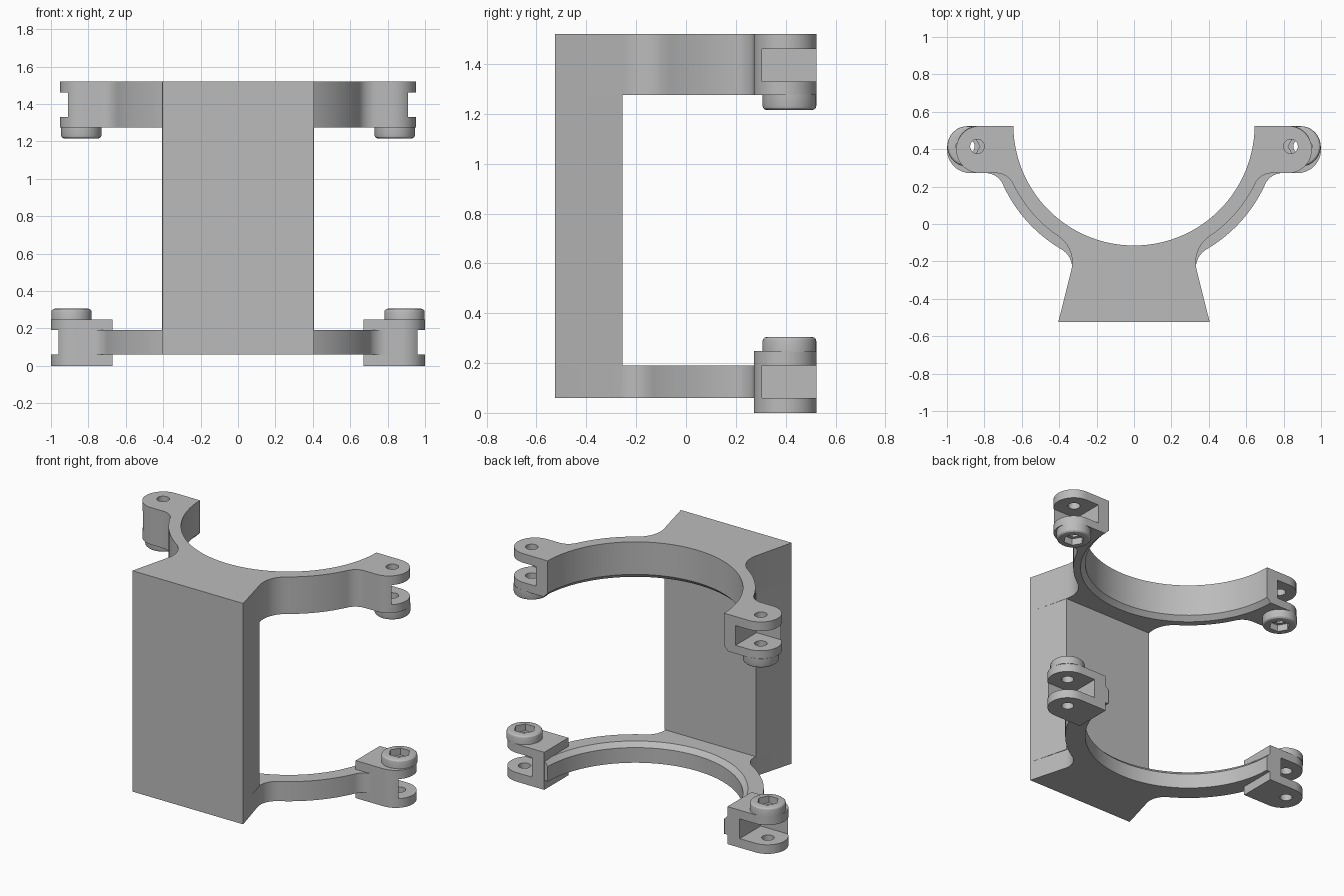
import bpy
import bmesh
from math import sin, cos, pi, atan2, sqrt, radians

if "Cube" in bpy.data.objects:
    bpy.data.objects.remove(bpy.data.objects["Cube"])

grey = bpy.data.materials.new("plain grey")
grey.use_nodes = True
grey.diffuse_color = (0.5, 0.5, 0.5, 1)
grey.node_tree.nodes["Principled BSDF"].inputs["Base Color"].default_value = (0.5, 0.5, 0.5, 1)

RING_Y = 0.53      # centre of the clamp circle
INNER = 0.645      # clamp inner radius
FRONT, BACK = 0.272, 0.524   # ear depth range
BOLT_Y = 0.415


def arc(cx, cy, r, a0, a1, n=16):
    return [(cx + r * cos(a0 + (a1 - a0) * i / n), cy + r * sin(a0 + (a1 - a0) * i / n))
            for i in range(n + 1)]


def finish(name, bm):
    bmesh.ops.recalc_face_normals(bm, faces=bm.faces)
    mesh = bpy.data.meshes.new(name)
    bm.to_mesh(mesh)
    bm.free()
    mesh.materials.append(grey)
    ob = bpy.data.objects.new(name, mesh)
    bpy.context.collection.objects.link(ob)
    return ob


def prism(name, outline, z0, z1):
    bm = bmesh.new()
    face = bm.faces.new([bm.verts.new((x, y, z0)) for x, y in outline])
    top = bmesh.ops.extrude_face_region(bm, geom=[face])["geom"]
    bmesh.ops.translate(bm, vec=(0, 0, z1 - z0),
                        verts=[v for v in top if isinstance(v, bmesh.types.BMVert)])
    return finish(name, bm)


def lathe(name, cx, cy, rings, sides=48):
    """Stack of circles (radius, z) capped at both ends."""
    bm = bmesh.new()
    loops = [[bm.verts.new((cx + r * cos(2 * pi * i / sides), cy + r * sin(2 * pi * i / sides), z))
              for i in range(sides)] for r, z in rings]
    for a, b in zip(loops, loops[1:]):
        for i in range(sides):
            j = (i + 1) % sides
            bm.faces.new((a[i], a[j], b[j], b[i]))
    bm.faces.new(loops[0])
    bm.faces.new(loops[-1])
    return finish(name, bm)


def combine(ob, other, operation):
    """Apply a boolean and discard the helper."""
    mod = ob.modifiers.new(operation, "BOOLEAN")
    mod.operation = operation
    mod.solver = "EXACT"
    mod.object = other
    bpy.context.view_layer.update()
    dg = bpy.context.evaluated_depsgraph_get()
    mesh = bpy.data.meshes.new_from_object(ob.evaluated_get(dg))
    ob.modifiers.clear()
    ob.data = mesh
    bpy.data.objects.remove(other)


def box(x0, x1, y0, y1, z0, z1):
    return prism("cutter", [(x0, y0), (x1, y0), (x1, y1), (x0, y1)], z0, z1)


def tongue(cx):
    """Rounded outer end of an ear."""
    r = (BACK - FRONT) / 2
    return arc(cx, FRONT + r, r, -pi / 2, pi / 2, 20)


def plate_outline(outer, root, ear_end):
    """Symmetric plan: wedge foot, fillet, ring, fillet, ear end, inner arc."""
    cx = 0.33 + root
    cy = RING_Y - sqrt((outer + root) ** 2 - cx ** 2)
    f = 0.1
    ey = FRONT - f
    ex = sqrt((outer + f) ** 2 - (ey - RING_Y) ** 2)
    a0, a1 = atan2(cy - RING_Y, cx), atan2(ey - RING_Y, ex)
    half = [(0.405, -0.525)]
    half += arc(cx, cy, root, radians(195), a0 + pi, 10)
    half += arc(0, RING_Y, outer, a0, a1, 20)[1:]
    half += arc(ex, ey, f, a1 + pi, pi / 2, 10)[1:]
    half += ear_end
    half += arc(0, RING_Y, INNER, -0.01, -pi / 2, 40)
    return half + [(-x, y) for x, y in reversed(half[:-1])]


def rim_chamfer(z, direction):
    """Cone that bevels the inner edge facing the gap."""
    rings = [(INNER - 0.01, z - direction * 0.04), (INNER + 0.04, z + direction * 0.01)]
    return lathe("cutter", 0, RING_Y, rings, 128)


# Wedge-shaped column with the two clamp plates
body = prism("clamp_body", plate_outline(0.72, 0.17, tongue(0.825) + [(INNER, BACK)]), 1.275, 1.52)
combine(body, rim_chamfer(1.275, -1), "DIFFERENCE")
lower = prism("lower_plate",
              plate_outline(0.77, 0.12, [(0.755, 0.3), (0.755, 0.52), (INNER, 0.52)]), 0.06, 0.19)
combine(lower, rim_chamfer(0.19, 1), "DIFFERENCE")
column = prism("column", [(-0.405, -0.525), (0.405, -0.525), (0.335, -0.255), (-0.335, -0.255)],
               0.19, 1.275)
combine(body, column, "UNION")
combine(body, lower, "UNION")
parts = [body]


def bolt_hole(ob, x, z0, z1):
    combine(ob, lathe("cutter", x, BOLT_Y, [(0.038, z0), (0.038, z1)], 32), "DIFFERENCE")


def bolt_head(name, x, base, tip):
    """Rounded head with hexagonal socket."""
    d = 1 if tip > base else -1
    r, b = 0.108, 0.018
    rings = [(r, base - d * 0.003), (r, tip - d * b)]
    rings += [(r - b + b * cos(t), tip - d * b * (1 - sin(t))) for t in (pi / 6, pi / 3, pi / 2)]
    head = lathe(name, x, BOLT_Y, rings)
    ends = sorted((tip - d * 0.045, tip + d * 0.02))
    combine(head, prism("cutter", arc(x, BOLT_Y, 0.066, 0, 2 * pi, 6)[:-1], *ends), "DIFFERENCE")
    bolt_hole(head, x, min(base, tip) - 0.05, max(base, tip) + 0.05)
    parts.append(head)


# Slotted ears and bolt heads on both sides
for side, label in ((1, "left"), (-1, "right")):
    def span(a, b):
        return sorted((side * a, side * b))

    combine(body, box(*span(0.73, 1.1), 0.305, 0.6, 1.33, 1.46), "DIFFERENCE")
    bolt_hole(body, side * 0.838, 1.2, 1.6)
    bolt_head(label + "_upper_bolt_head", side * 0.838, 1.275, 1.215)

    plan = [(0.67, FRONT)] + tongue(0.874) + [(0.67, BACK)]
    ear = prism(label + "_lower_ear", [(side * x, y) for x, y in plan], 0, 0.248)
    combine(ear, box(*span(0.76, 1.1), 0.305, 0.6, 0.06, 0.19), "DIFFERENCE")
    bolt_hole(ear, side * 0.89, -0.1, 0.4)
    parts.append(ear)
    bolt_head(label + "_lower_bolt_head", side * 0.89, 0.248, 0.305)

# Smooth curved walls, keep edges crisp
bpy.ops.object.select_all(action="DESELECT")
for ob in parts:
    ob.select_set(True)
bpy.context.view_layer.objects.active = body
bpy.ops.object.shade_smooth_by_angle(angle=radians(28))
